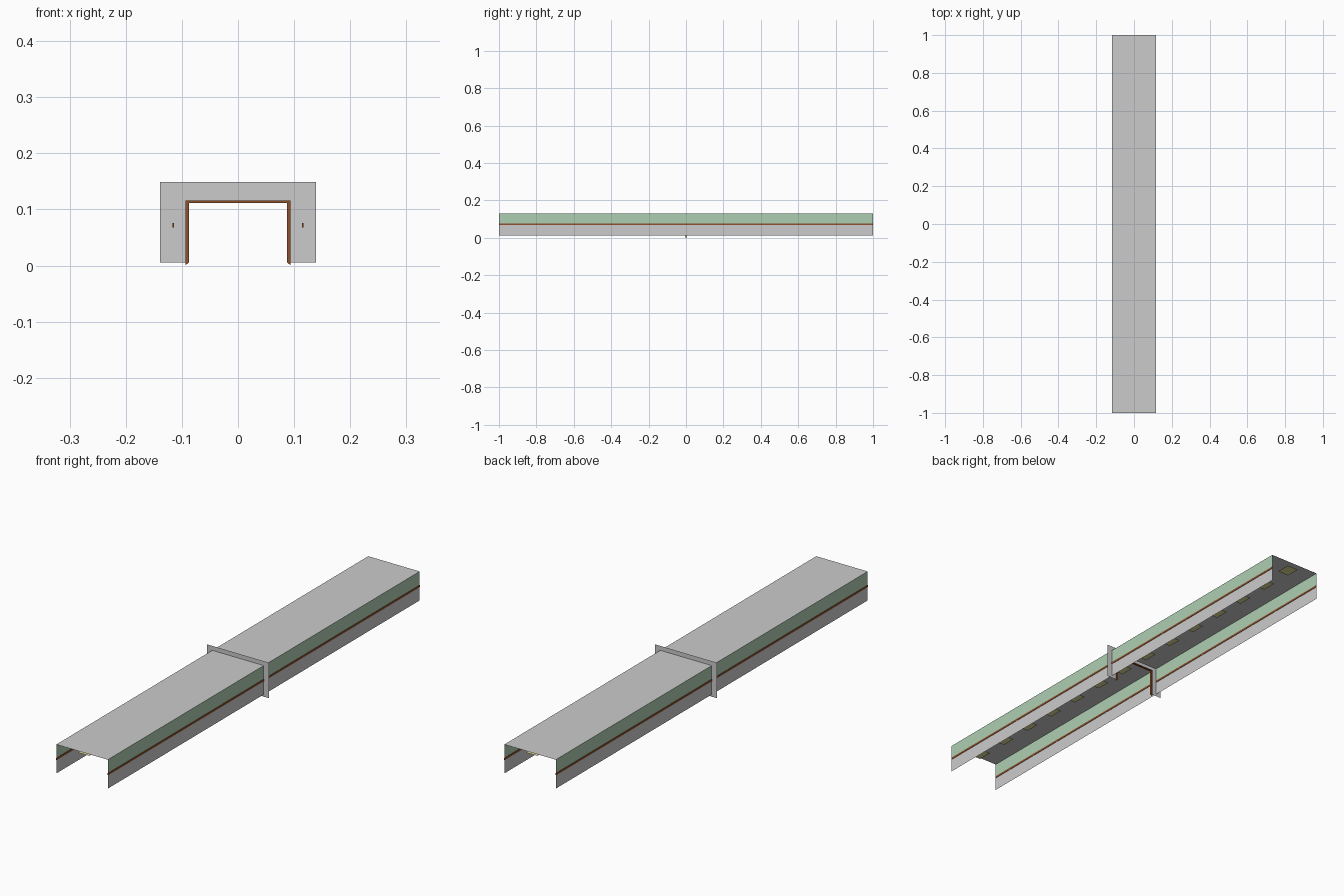
import bpy
import bmesh

if "Cube" in bpy.data.objects:
    bpy.data.objects.remove(bpy.data.objects["Cube"])

HALF_LEN, WALL_X = 1.0, 0.1155
FLOOR_Z, RAIL_Z, ROOF_Z = 0.0135, 0.072, 0.131


def material(name, rgb):
    m = bpy.data.materials.new(name)
    m.diffuse_color = (*rgb, 1)
    m.use_nodes = True
    m.node_tree.nodes["Principled BSDF"].inputs["Base Color"].default_value = m.diffuse_color
    return m


GREEN = material("pale_green_paint", (0.42, 0.62, 0.45))
BROWN = material("brown_wood", (0.27, 0.08, 0.025))
LIGHT = material("warm_light", (0.75, 0.72, 0.32))


def make(name, faces, mat=None, depth=0.0):
    """Flat faces given as corner lists, optionally extruded along y."""
    bm = bmesh.new()
    for face in faces:
        bm.faces.new([bm.verts.new(p) for p in face])
    if depth:
        out = bmesh.ops.extrude_face_region(bm, geom=bm.faces[:], use_keep_orig=True)
        moved = [g for g in out["geom"] if isinstance(g, bmesh.types.BMVert)]
        bmesh.ops.translate(bm, verts=moved, vec=(0, depth, 0))
        bmesh.ops.recalc_face_normals(bm, faces=bm.faces[:])
    mesh = bpy.data.meshes.new(name)
    bm.to_mesh(mesh)
    bm.free()
    ob = bpy.data.objects.new(name, mesh)
    bpy.context.collection.objects.link(ob)
    if mat:
        mesh.materials.append(mat)
    return ob


def arch(outer, inner, y):
    """U-shaped doorway outline from (half width, bottom, top) pairs."""
    (ox, ob, ot), (ix, ib, it) = outer, inner
    pts = [(-ox, ob), (-ox, ot), (ox, ot), (ox, ob),
           (ix, ib), (ix, it), (-ix, it), (-ix, ib)]
    return [(x, y, z) for x, z in pts]


def flat(x, y, z, hx, hy):
    return [(x - hx, y - hy, z), (x + hx, y - hy, z),
            (x + hx, y + hy, z), (x - hx, y + hy, z)]


# Corridor walls: grey below, green above, wooden rail between
for side, s in (("left", -1), ("right", 1)):
    x = s * WALL_X
    for part, z0, z1, mat in (("lower_wall", FLOOR_Z, RAIL_Z, None),
                              ("upper_wall", RAIL_Z, ROOF_Z, GREEN)):
        quad = [(x, -HALF_LEN, z0), (x, HALF_LEN, z0),
                (x, HALF_LEN, z1), (x, -HALF_LEN, z1)]
        make(f"{side}_{part}", [quad if s > 0 else quad[::-1]], mat)
    rail = [(x + dx, -HALF_LEN, RAIL_Z + dz) for dx, dz in
            ((-0.0015, -0.004), (0.0015, -0.004), (0.0015, 0.004), (-0.0015, 0.004))]
    make(f"{side}_rail", [rail], BROWN, 2 * HALF_LEN)

# Ceiling sheet
make("ceiling", [flat(0, 0, ROOF_Z, WALL_X, HALF_LEN)])

# Row of ceiling light panels
COUNT = 14
lamps = [flat(0, -0.96 + i * 1.92 / (COUNT - 1), 0.119, 0.026, 0.03)[::-1]
         for i in range(COUNT)]
make("ceiling_lights", lamps, LIGHT)

# Dividing wall in the middle, with a wooden door lining
make("dividing_wall", [arch((0.139, 0.005, 0.149), (0.092, 0.005, 0.1135), 0)])
make("door_lining", [arch((0.094, 0.0, 0.1155), (0.087, 0.006, 0.1115), -0.004)],
     BROWN, 0.008)
